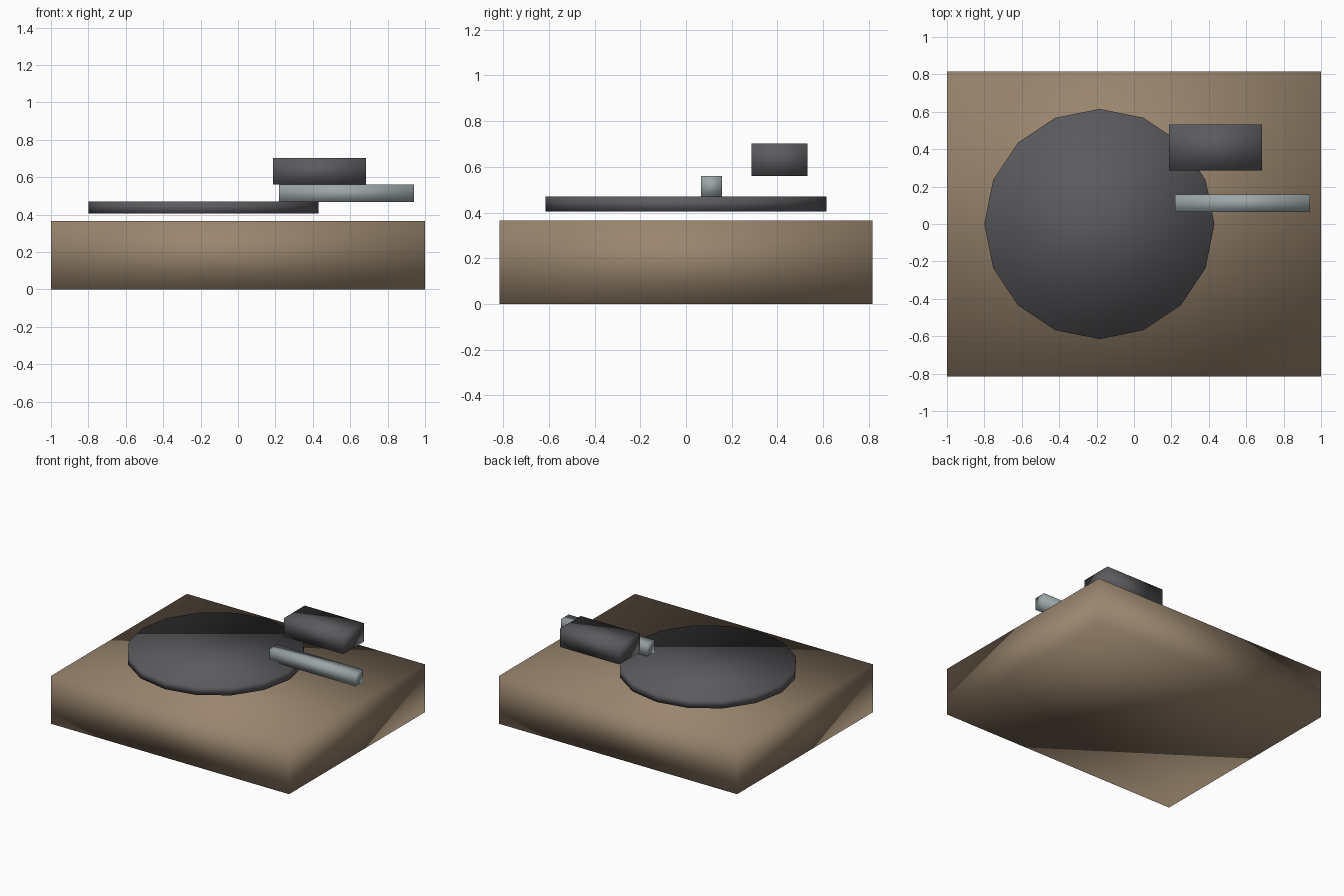
import bpy

default = bpy.data.objects.get("Cube")
if default:
    bpy.data.objects.remove(default, do_unlink=True)


def make_material(name, colour):
    mat = bpy.data.materials.new(name)
    mat.use_nodes = True
    mat.diffuse_color = (*colour, 1)
    mat.node_tree.nodes["Principled BSDF"].inputs["Base Color"].default_value = (*colour, 1)
    return mat


def finish(name, mat):
    obj = bpy.context.object
    obj.name = name
    obj.data.materials.append(mat)
    bpy.ops.object.transform_apply(location=False, rotation=False, scale=True)
    bpy.ops.object.shade_smooth()
    return obj


def box(name, low, high, mat):
    """Soft-shaded block spanning two opposite corners."""
    centre = [(a + b) / 2 for a, b in zip(low, high)]
    bpy.ops.mesh.primitive_cube_add(size=1, location=centre)
    bpy.context.object.scale = [b - a for a, b in zip(low, high)]
    return finish(name, mat)


def disc(name, centre, radius, depth, sides, mat):
    bpy.ops.mesh.primitive_cylinder_add(vertices=sides, radius=radius, depth=depth, location=centre)
    return finish(name, mat)


wood = make_material("brown wood", (0.32, 0.235, 0.155))
black = make_material("charcoal", (0.105, 0.105, 0.115))
steel = make_material("grey steel", (0.33, 0.38, 0.39))

# Wooden plinth
box("base", (-1, -0.815, 0), (1, 0.815, 0.365), wood)

# Turning plate floating just above the plinth
disc("platter", (-0.185, 0, 0.438), 0.615, 0.065, 16, black)

# Straight arm resting on the platter, and the block behind it
box("arm", (0.22, 0.065, 0.468), (0.942, 0.157, 0.56), steel)
box("head_block", (0.188, 0.286, 0.56), (0.685, 0.532, 0.702), black)
